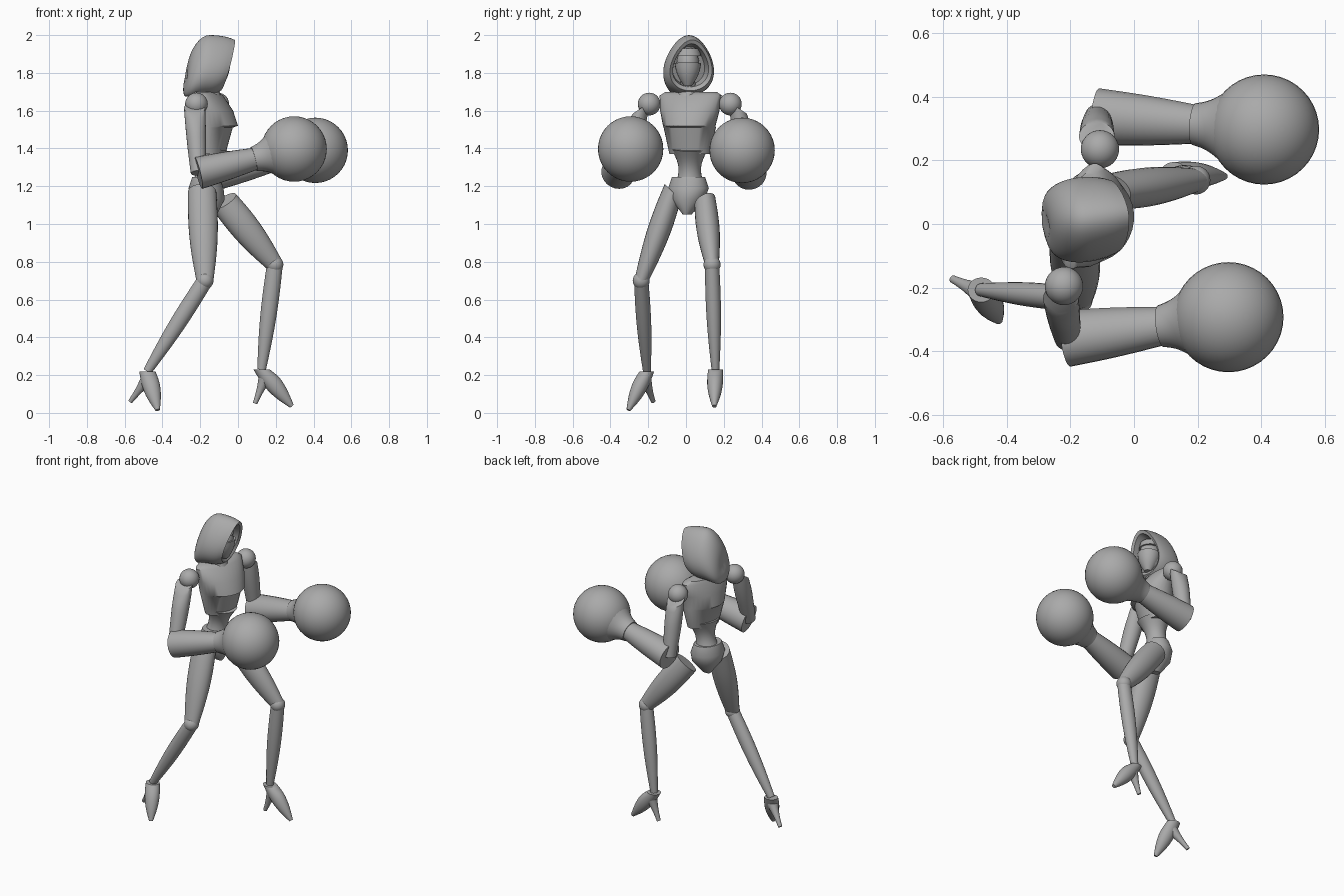
import bpy, bmesh, math
from mathutils import Vector, Matrix

default_cube = bpy.data.objects.get("Cube")
if default_cube:
    bpy.data.objects.remove(default_cube)

grey_colour = (0.4, 0.4, 0.4, 1)
grey = bpy.data.materials.new("mannequin grey")
grey.use_nodes = True
grey.diffuse_color = grey_colour
grey.node_tree.nodes["Principled BSDF"].inputs["Base Color"].default_value = grey_colour


def finish(name, bm):
    """Turn a bmesh into a smooth shaded object that keeps its sharp edges."""
    bmesh.ops.recalc_face_normals(bm, faces=bm.faces)
    mesh = bpy.data.meshes.new(name)
    bm.to_mesh(mesh)
    bm.free()
    mesh.materials.append(grey)
    part = bpy.data.objects.new(name, mesh)
    bpy.context.collection.objects.link(part)
    bpy.ops.object.select_all(action="DESELECT")
    part.select_set(True)
    bpy.context.view_layer.objects.active = part
    bpy.ops.object.shade_smooth_by_angle(angle=math.radians(45))


def skin(name, rings):
    """Bridge a list of point rings and cap both ends."""
    bm = bmesh.new()
    loops = [[bm.verts.new(point) for point in ring] for ring in rings]
    for lower, upper in zip(loops, loops[1:]):
        for i in range(len(lower)):
            bm.faces.new((lower[i - 1], lower[i], upper[i], upper[i - 1]))
    bm.faces.new(loops[0])
    bm.faces.new(loops[-1])
    finish(name, bm)


def circle(count):
    """Cosine and sine pairs around a full turn."""
    angles = [math.tau * i / count for i in range(count)]
    return [(math.cos(angle), math.sin(angle)) for angle in angles]


def tube(name, start, end, start_radius, end_radius, bulge=0, flat=1, tilt=None, steps=10):
    """Tapered tube; bulge swells its middle, flat narrows it sideways, tilt slants its start."""
    start, end = Vector(start), Vector(end)
    along = (end - start).normalized()
    tilt = Vector(tilt).normalized() if tilt else along
    rings = []
    for step in range(steps + 1):
        f = step / steps
        normal = tilt.lerp(along, min(f * 2, 1)).normalized()
        radius = start_radius + (end_radius - start_radius) * f + bulge * math.sin(math.pi * f)
        up = Vector((1, 0, 0)).cross(normal) if abs(normal.x) > 0.8 else normal.cross((0, 1, 0))
        up.normalize()
        side = up.cross(normal)
        rings.append([start.lerp(end, f) + (side * c * flat + up * s) * radius
                      for c, s in circle(24)])
    skin(name, rings)


def trunk(name, centre, yaw, levels):
    """Stack of turned ellipses, each given as height, half depth, half width, forward shift."""
    place = Matrix.Translation(centre) @ Matrix.Rotation(math.radians(yaw), 4, "Z")
    skin(name, [[place @ Vector((shift + c * depth, s * width, z)) for c, s in circle(32)]
                for z, depth, width, shift in levels])


def ball(name, centre, radius, stretch=(1, 1, 1)):
    bm = bmesh.new()
    place = Matrix.Translation(centre) @ Matrix.Diagonal((*stretch, 1))
    bmesh.ops.create_uvsphere(bm, u_segments=40, v_segments=20, radius=radius, matrix=place)
    finish(name, bm)


# Torso: chest shell with a bust edge, hourglass waist, briefs and neck
trunk("chest", (-0.14, 0.02, 0), -15, [
    (1.37, 0.07, 0.11, 0), (1.51, 0.11, 0.14, 0), (1.52, 0.13, 0.14, 0.01),
    (1.6, 0.11, 0.16, 0), (1.68, 0.07, 0.17, -0.02), (1.7, 0.05, 0.14, -0.03)])
tube("waist", (-0.17, 0.02, 1.2), (-0.14, 0.02, 1.4), 0.08, 0.1, bulge=-0.03)
trunk("pelvis", (-0.16, 0.01, 0), -20, [
    (1.05, 0.04, 0.02, 0.01), (1.13, 0.09, 0.09, 0), (1.19, 0.09, 0.11, -0.01),
    (1.25, 0.07, 0.09, -0.01)])
tube("neck", (-0.15, 0.01, 1.68), (-0.14, 0.01, 1.8), 0.06, 0.04, bulge=-0.01)

# Face with a raised lower mask and a brow band
ball("face", (-0.12, 0.01, 1.84), 0.1, (0.7, 0.6, 1))
tube("mask", (-0.1, 0.01, 1.73), (-0.11, 0.01, 1.85), 0.02, 0.07, bulge=0.01)
tube("brow", (-0.12, 0.01, 1.89), (-0.12, 0.01, 1.93), 0.07, 0.06)


def hood_ring(angle, scale=1, inset=0):
    """Teardrop section; the angle runs from the face opening to the back of the head."""
    forward = math.cos(math.radians(angle))
    size = scale * math.sqrt(math.sin(math.radians(angle)))
    front, back = max(forward, 0), max(-forward, 0)
    ring = []
    for c, s in circle(40):
        x = 0.19 * front - 0.12 * back - inset
        x -= (1 - c) / 2 * (0.02 + 0.08 * front)
        y = 0.13 * size * s * (1 - c / 4)
        z = 1.84 - 0.08 * back ** 2 + 0.16 * size * c
        ring.append(Matrix.Rotation(0.13, 3, "Z") @ Vector((x, y, max(z, 1.675))))
    return [point + Vector((-0.15, 0.015, 0)) for point in ring]


# Hood: recess behind the face, thick rim, then a shell closing at the back
rim_angle = 45
hood = [hood_ring(rim_angle, 0.75, 0.09), hood_ring(rim_angle, 0.85, 0.01)]
hood += [hood_ring(angle) for angle in (*range(rim_angle, 180, 9), 179)]
skin("hood", hood)


def arm(side, out, shoulder, elbow, glove):
    """Shoulder ball, slanted sleeve, straight forearm, flared cuff and round glove."""
    shoulder, elbow, glove = Vector(shoulder), Vector(elbow), Vector(glove)
    ball(side + "_shoulder", shoulder, 0.06)
    sleeve_top = shoulder + Vector((-0.01, out * 0.04, -0.02))
    tube(side + "_upper_arm", sleeve_top, elbow, 0.056, 0.04, bulge=0.003,
         tilt=(0, -out, -1.5))
    reach = glove - elbow
    wrist = elbow + reach * 0.58
    tube(side + "_forearm", elbow, wrist, 0.09, 0.062, bulge=0.003, flat=0.95)
    tube(side + "_cuff", wrist, elbow + reach * 0.78, 0.066, 0.12, bulge=-0.01)
    ball(side + "_glove", glove, 0.173)


arm("right", -1, (-0.22, -0.195, 1.635), (-0.21, -0.36, 1.27), (0.297, -0.293, 1.397))
arm("left", 1, (-0.107, 0.235, 1.635), (-0.115, 0.337, 1.265), (0.409, 0.297, 1.39))


def leg(side, hip, knee, ankle, toe, heel, hip_tilt):
    """Thigh, knee ball, shin and a high heeled boot."""
    ankle, toe, heel = Vector(ankle), Vector(toe), Vector(heel)
    tube(side + "_thigh", hip, knee, 0.075, 0.045, bulge=0.015, flat=0.8, tilt=hip_tilt)
    ball(side + "_knee", knee, 0.045)
    tube(side + "_shin", knee, ankle, 0.042, 0.023, bulge=0.01, flat=0.9)
    tube(side + "_boot", ankle, toe, 0.043, 0.012, bulge=0.016, flat=0.9, tilt=(0, 0, -1))
    tube(side + "_heel", ankle.lerp(toe, 0.15), heel, 0.04, 0.012, bulge=-0.005)


leg("right", (-0.19, -0.07, 1.17), (-0.175, -0.237, 0.7), (-0.48, -0.207, 0.22),
    (-0.425, -0.305, 0.015), (-0.57, -0.173, 0.06), (0, -0.7, -0.7))
leg("left", (-0.075, 0.1, 1.12), (0.195, 0.138, 0.785), (0.125, 0.156, 0.23),
    (0.285, 0.15, 0.035), (0.09, 0.156, 0.05), (0.5, 0.4, -0.8))
